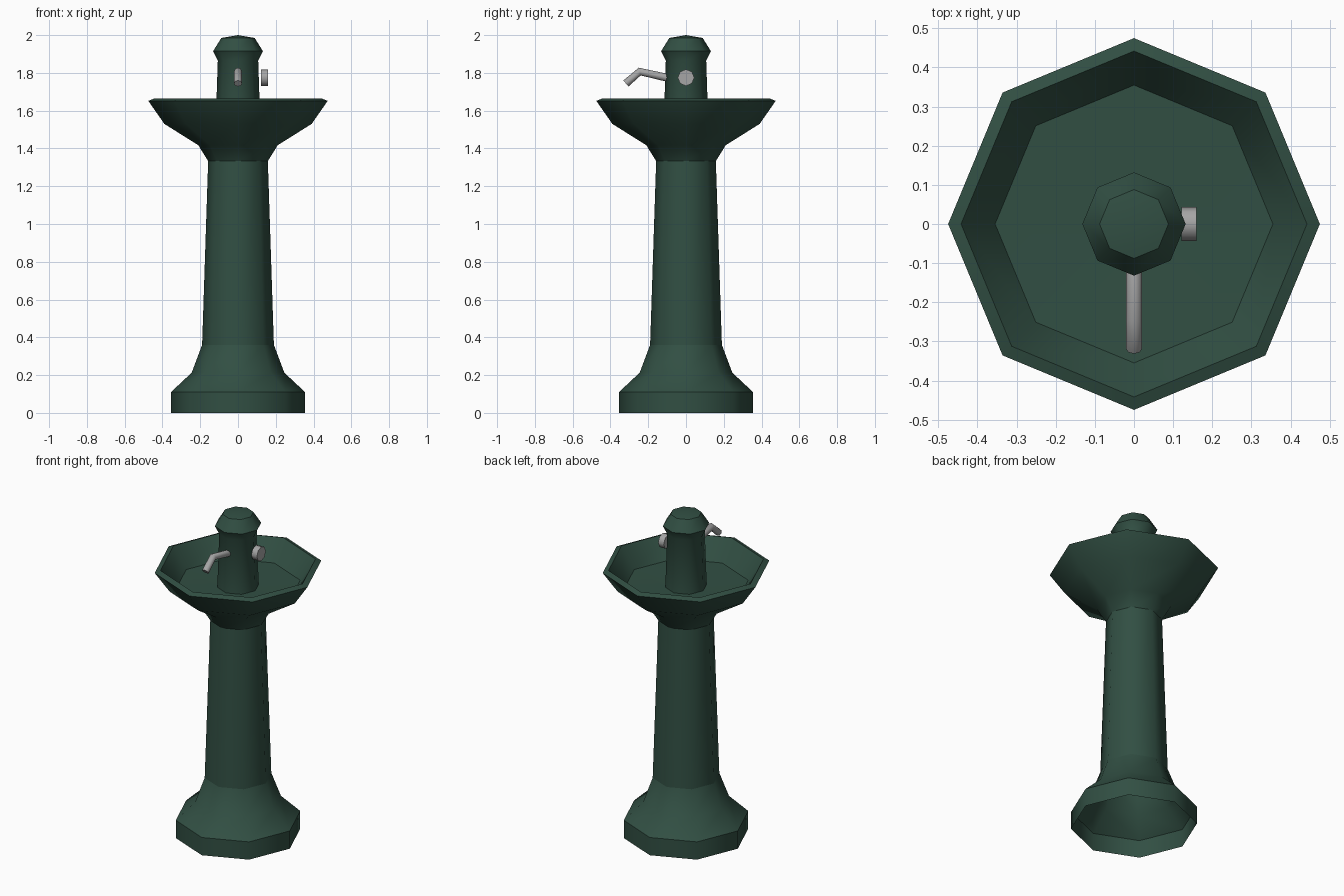
import bpy, bmesh, math
from mathutils import Matrix

if "Cube" in bpy.data.objects:
    bpy.data.objects.remove(bpy.data.objects["Cube"])


def material(name, rgb):
    m = bpy.data.materials.new(name)
    m.diffuse_color = (*rgb, 1)
    m.use_nodes = True
    m.node_tree.nodes["Principled BSDF"].inputs["Base Color"].default_value = m.diffuse_color
    return m


green = material("dark green paint", (0.031, 0.078, 0.056))
steel = material("steel", (0.38, 0.38, 0.38))


def lathe(name, profile, mat, sides=8, matrix=Matrix()):
    """Turn (radius, height) points round z; horizontal creases stay sharp."""
    bm = bmesh.new()
    rings = []
    for r, z in profile:
        if r == 0:
            rings.append([bm.verts.new((0, 0, z))] * sides)
        else:
            rings.append([bm.verts.new((r * math.cos(math.tau * i / sides),
                                        r * math.sin(math.tau * i / sides), z))
                          for i in range(sides)])
    for lo, hi in zip(rings, rings[1:]):
        for i in range(sides):
            j = (i + 1) % sides
            loop = list(dict.fromkeys((lo[i], lo[j], hi[j], hi[i])))
            bm.faces.new(loop).smooth = True
    bm.normal_update()
    for e in bm.edges:
        level = abs(e.verts[0].co.z - e.verts[1].co.z) < 1e-5
        if level and len(e.link_faces) == 2 and e.calc_face_angle() > math.radians(28):
            e.smooth = False
    bm.transform(matrix)
    me = bpy.data.meshes.new(name)
    bm.to_mesh(me)
    bm.free()
    me.materials.append(mat)
    ob = bpy.data.objects.new(name, me)
    bpy.context.collection.objects.link(ob)
    return ob


# hollow foot, open underneath
lathe("foot", [(0.355, 0), (0.355, 0.11), (0.245, 0.213), (0.19, 0.36)], green)
# tapering column
lathe("column", [(0.19, 0.36), (0.158, 1.333)], green)
# basin: underside, rim, inner wall and floor
lathe("basin", [(0.158, 1.333), (0.21, 1.417), (0.39, 1.53), (0.475, 1.652),
                (0.442, 1.665), (0.355, 1.54), (0.113, 1.535)], green)
# head with flared cap
lathe("head", [(0.118, 1.535), (0.107, 1.865), (0.132, 1.915),
               (0.088, 1.985), (0, 2.0)], green)
# push button on the right side
lathe("push_button", [(0, 0.122), (0.044, 0.122), (0.044, 0.16), (0, 0.16)], steel,
      matrix=Matrix.Translation((0, 0, 1.775)) @ Matrix.Rotation(math.pi / 2, 4, 'Y'))

# bent spout at the front
curve = bpy.data.curves.new("spout", 'CURVE')
curve.dimensions = '3D'
curve.bevel_depth = 0.021
curve.bevel_resolution = 2
curve.use_fill_caps = True
path = [(0, -0.09, 1.772), (0, -0.245, 1.807), (0, -0.318, 1.744)]
spline = curve.splines.new('POLY')
spline.points.add(len(path) - 1)
for p, co in zip(spline.points, path):
    p.co = (*co, 1)
curve.materials.append(steel)
spout = bpy.data.objects.new("spout", curve)
bpy.context.collection.objects.link(spout)
bpy.context.view_layer.objects.active = spout
spout.select_set(True)
bpy.ops.object.convert(target='MESH')
bpy.ops.object.shade_smooth_by_angle(angle=math.radians(50))
